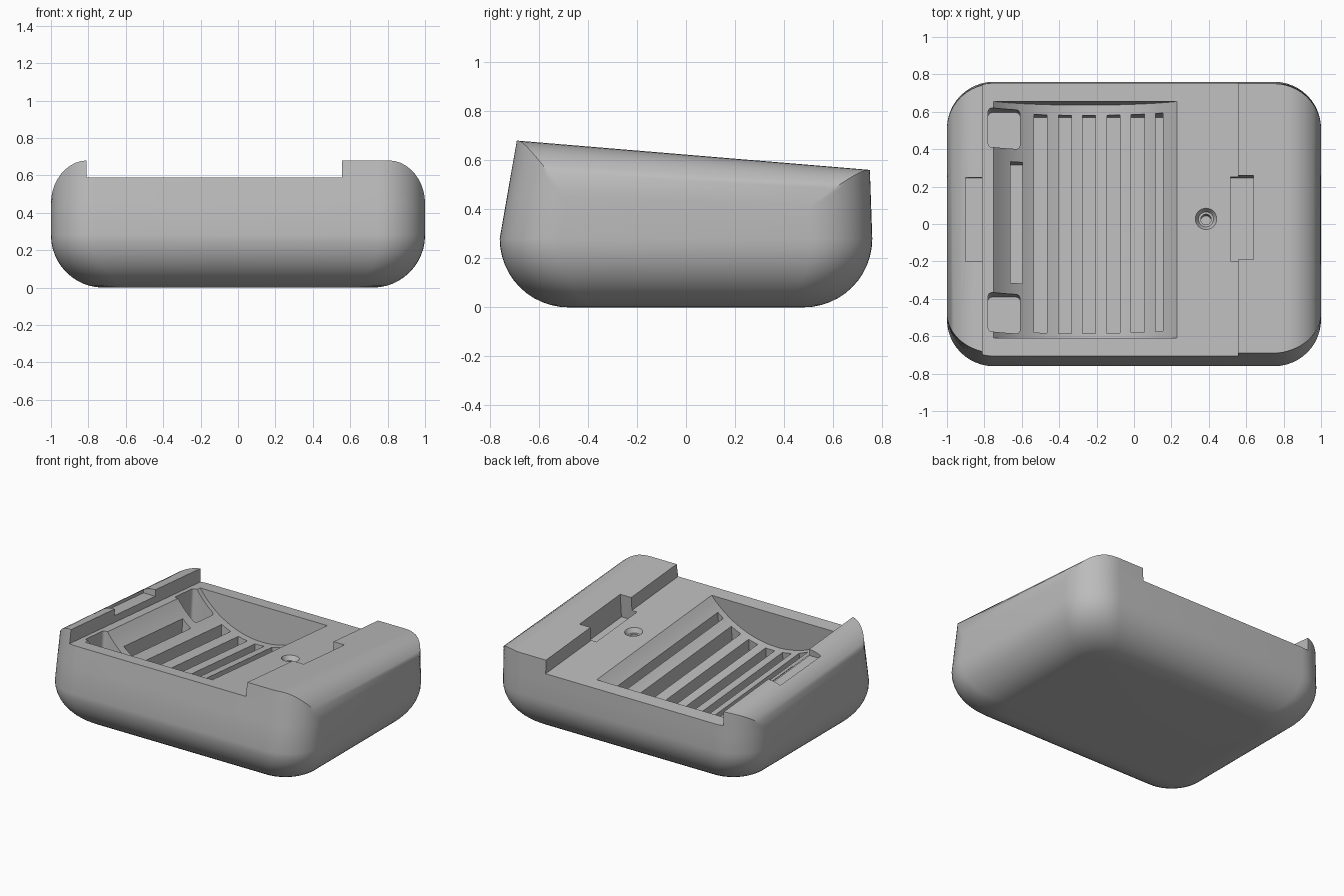
import bpy, bmesh, math
from mathutils import Matrix, Vector

cube = bpy.data.objects.get("Cube")
if cube:
    bpy.data.objects.remove(cube, do_unlink=True)

SLOPE = 0.083      # fall of the top from front to back
TOP = 0.623        # top height at y = 0
FLOOR = -0.093     # channel floor, measured below the top
TILT = Matrix.Translation((0, 0, TOP)) @ Matrix.Rotation(-math.atan(SLOPE), 4, "X")

grey = bpy.data.materials.new("warm_grey_plastic")
grey.use_nodes = True
colour = (0.5, 0.5, 0.5, 1)
grey.diffuse_color = colour
grey.node_tree.nodes["Principled BSDF"].inputs["Base Color"].default_value = colour


def make_object(name, bm):
    bmesh.ops.recalc_face_normals(bm, faces=bm.faces)
    mesh = bpy.data.meshes.new(name)
    bm.to_mesh(mesh)
    bm.free()
    mesh.materials.append(grey)
    obj = bpy.data.objects.new(name, mesh)
    bpy.context.collection.objects.link(obj)
    return obj


# Body: rounded rectangles stacked from the base to the sloping top
BASE_R, SIDE_R, CORNER_R, STEPS = 0.28, 0.19, 0.25, 12


def body_ring(bm, h, inset, top_inset):
    lean = max(0, (h - BASE_R) / (TOP - BASE_R))
    front = -0.76 + 0.07 * lean + inset
    back = 0.76 - 0.01 * lean - inset
    half = 1 - inset
    r = CORNER_R - 0.35 * inset
    start = math.acos((r - top_inset) / r)
    ring = []
    for sx, sy in ((1, 1), (-1, 1), (-1, -1), (1, -1)):
        corner = []
        for i in range(STEPS + 1):
            a = start + (math.pi / 2 - start) * i / STEPS
            x = sx * (half - r + r * math.cos(a))
            y = (back - r + r * math.sin(a)) if sy > 0 else (front + r - r * math.sin(a))
            corner.append((x, y, h - SLOPE * y * lean))
        ring += corner if sx * sy > 0 else corner[::-1]
    return [bm.verts.new(p) for p in ring]


levels = []
for i in range(13):
    a = math.pi / 2 * i / 12
    levels.append((BASE_R * (1 - math.cos(a)), BASE_R * (1 - math.sin(a)), 0))
for i in range(11):
    a = math.pi / 2 * i / 10
    levels.append((TOP - SIDE_R + SIDE_R * math.sin(a), 0, SIDE_R * (1 - math.cos(a))))

bm = bmesh.new()
rings = [body_ring(bm, *level) for level in levels]
for low, high in zip(rings, rings[1:]):
    for i in range(len(low)):
        j = (i + 1) % len(low)
        bm.faces.new((low[i], low[j], high[j], high[i]))
bm.faces.new(rings[0][::-1])
bm.faces.new(rings[-1])
body = make_object("dock_body", bm)

cutters = []


def add_cutter(name, bm):
    bm.transform(TILT)
    obj = make_object(name, bm)
    obj.hide_render = True
    cutters.append(obj)


def cut_box(name, x0, x1, y0, y1, z0, z1, bevel=0):
    bm = bmesh.new()
    bmesh.ops.create_cube(bm, size=1)
    size = Vector((x1 - x0, y1 - y0, z1 - z0))
    mid = Vector((x0 + x1, y0 + y1, z0 + z1)) / 2
    for v in bm.verts:
        v.co = mid + v.co * size
    if bevel:
        upright = [e for e in bm.edges if abs(e.verts[0].co.z - e.verts[1].co.z) > 0.01]
        bmesh.ops.bevel(bm, geom=upright, offset=bevel, segments=4, profile=0.5, affect="EDGES")
    add_cutter(name, bm)


def cut_round(name, x, y, r_low, r_high, z0, z1):
    bm = bmesh.new()
    bmesh.ops.create_cone(bm, cap_ends=True, segments=32, radius1=r_low, radius2=r_high,
                          depth=z1 - z0, matrix=Matrix.Translation((x, y, (z0 + z1) / 2)))
    add_cutter(name, bm)


# Open channel running front to back
cut_box("channel_cutter", -0.81, 0.555, -1.2, 1.2, FLOOR, 0.3)

# Curved cradle sunk into the channel
bm = bmesh.new()
mid_x, radius, rise = -0.26, 0.62, 0.38
half_angle = math.acos(rise / radius)
profile = [(0.23, FLOOR + 0.05), (-0.75, FLOOR + 0.05)]
for i in range(33):
    a = half_angle * (i / 16 - 1)
    profile.append((mid_x + radius * math.sin(a), FLOOR + rise - radius * math.cos(a)))
face = bm.faces.new([bm.verts.new((x, -0.605, z)) for x, z in profile])
extruded = bmesh.ops.extrude_face_region(bm, geom=[face])["geom"]
bmesh.ops.translate(bm, vec=(0, 1.27, 0),
                    verts=[g for g in extruded if isinstance(g, bmesh.types.BMVert)])
add_cutter("cradle_cutter", bm)

# Vent slots in the cradle, the last one narrower
for i in range(6):
    x = -0.535 + 0.13 * i
    width = 0.04 if i == 5 else 0.07
    cut_box("vent_cutter", x, x + width, -0.56, 0.61, FLOOR - 0.36, FLOOR - 0.007)
cut_box("side_slot_cutter", -0.66, -0.595, -0.3, 0.35, FLOOR - 0.3, FLOOR - 0.007)

# Contact pockets on the steep side
for y0, y1 in ((-0.57, -0.36), (0.42, 0.63)):
    cut_box("pocket_cutter", -0.78, -0.61, y0, y1, FLOOR - 0.3, FLOOR + 0.05, 0.02)

# Latch recesses in both rails
cut_box("latch_recess_cutter", 0.515, 0.64, -0.19, 0.26, FLOOR - 0.07, 0.2)
cut_box("rail_notch_cutter", -0.9, -0.78, -0.2, 0.25, -0.045, 0.2)

# Countersunk screw hole
cut_round("screw_head_cutter", 0.385, 0.035, 0.04, 0.058, FLOOR - 0.03, FLOOR + 0.001)
cut_round("screw_hole_cutter", 0.385, 0.035, 0.028, 0.028, FLOOR - 0.14, FLOOR + 0.02)

# Carve the body, then drop the cutters
for cutter in cutters:
    mod = body.modifiers.new(cutter.name, "BOOLEAN")
    mod.operation = "DIFFERENCE"
    mod.solver = "EXACT"
    mod.object = cutter
bpy.context.view_layer.update()
carved = bpy.data.meshes.new_from_object(body.evaluated_get(bpy.context.evaluated_depsgraph_get()))
body.modifiers.clear()
body.data = carved
for cutter in cutters:
    bpy.data.objects.remove(cutter, do_unlink=True)

bpy.ops.object.select_all(action="DESELECT")
body.select_set(True)
bpy.context.view_layer.objects.active = body
bpy.ops.object.shade_smooth_by_angle(angle=math.radians(30))
